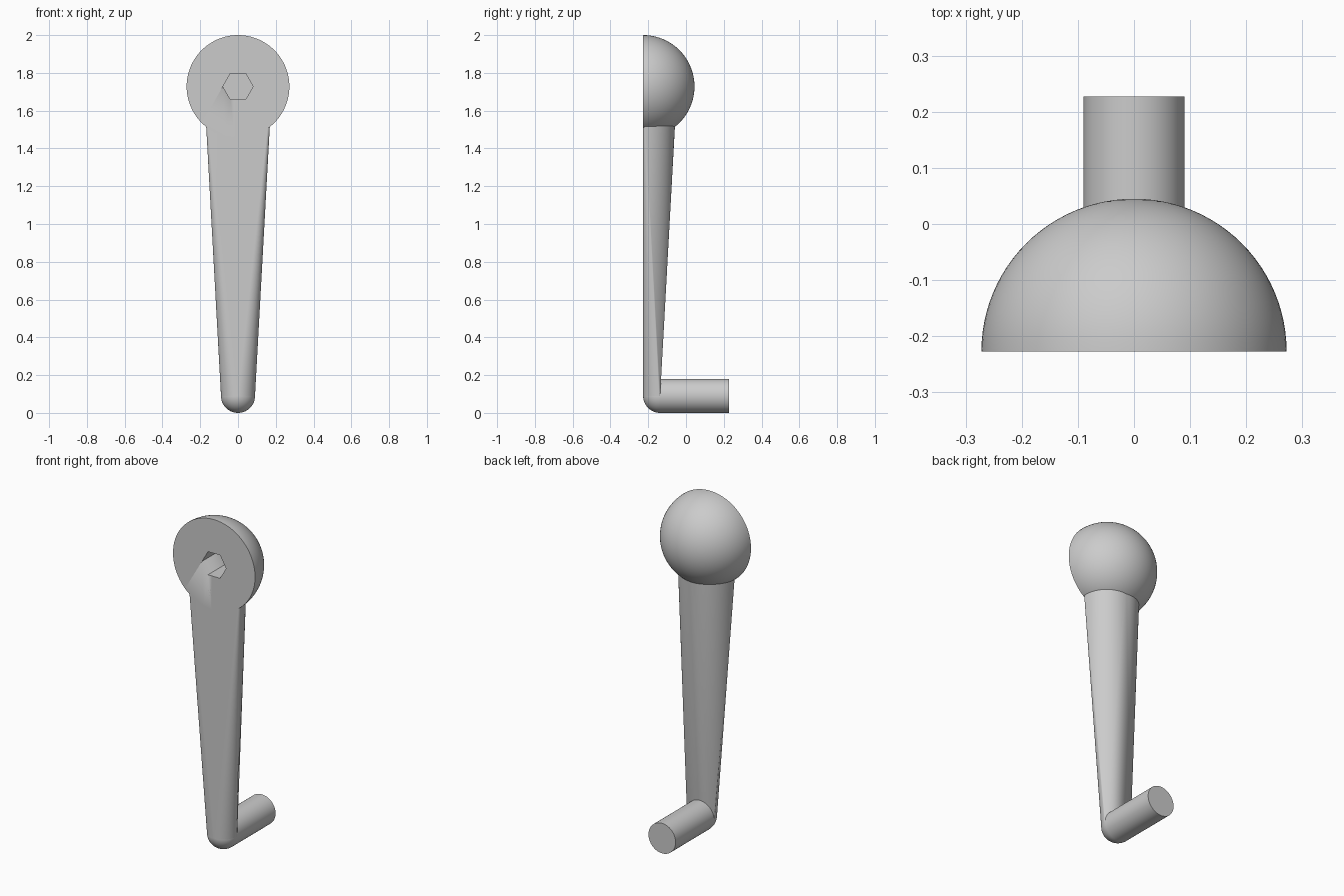
import bpy, bmesh
from math import pi, sin, cos, radians
from mathutils import Matrix, Vector

cube = bpy.data.objects.get("Cube")
if cube:
    bpy.data.objects.remove(cube, do_unlink=True)

FRONT = -0.227          # plane of the flat front
R_HEAD = 0.272          # domed head
HEAD_Z = 2 - R_HEAD
R_PEG = 0.09            # grip peg and elbow
ELBOW_Y = FRONT + R_PEG
R_ARM = 0.18            # arm half-width at the head centre

metal = bpy.data.materials.new("plain grey")
metal.use_nodes = True
metal.diffuse_color = (0.6, 0.6, 0.6, 1)
metal.node_tree.nodes["Principled BSDF"].inputs["Base Color"].default_value = (0.6, 0.6, 0.6, 1)


def finish(name, bm, angle=30):
    bmesh.ops.recalc_face_normals(bm, faces=bm.faces)
    mesh = bpy.data.meshes.new(name)
    bm.to_mesh(mesh)
    bm.free()
    mesh.materials.append(metal)
    ob = bpy.data.objects.new(name, mesh)
    bpy.context.collection.objects.link(ob)
    bpy.ops.object.select_all(action='DESELECT')
    ob.select_set(True)
    bpy.context.view_layer.objects.active = ob
    bpy.ops.object.shade_smooth_by_angle(angle=radians(angle))
    return ob


def half_ball(name, radius, y, z, side):
    """Capped half ball on a plane facing y; side +1 bulges back, -1 front."""
    bm = bmesh.new()
    turn = Matrix.Translation((0, y, z)) @ Matrix.Rotation(-side * pi / 2, 4, 'X')
    bmesh.ops.create_uvsphere(bm, u_segments=96, v_segments=48, radius=radius)
    bmesh.ops.bisect_plane(bm, geom=bm.verts[:] + bm.edges[:] + bm.faces[:], dist=1e-5,
                           plane_co=(0, 0, 0), plane_no=(0, 0, 1), clear_inner=True)
    bmesh.ops.holes_fill(bm, edges=[e for e in bm.edges if e.is_boundary], sides=0)
    bm.transform(turn)
    return finish(name, bm)


def rod(name, radius, y0, y1, z, sides):
    """Capped prism along y."""
    bm = bmesh.new()
    bmesh.ops.create_cone(bm, cap_ends=True, segments=sides, radius1=radius,
                          radius2=radius, depth=y1 - y0)
    bm.transform(Matrix.Translation((0, (y0 + y1) / 2, z)) @ Matrix.Rotation(pi / 2, 4, 'X')
                 @ Matrix.Rotation(pi / 2 if sides == 4 else 0, 4, 'Z'))
    return finish(name, bm)


# Domed head with a hexagonal socket sunk into its flat front
head = half_ball("domed_head", R_HEAD, FRONT, HEAD_Z, 1)
cutter = rod("socket_cutter", 0.08, FRONT - 0.1, FRONT + 0.2, HEAD_Z, 6)
# Corners of the hexagon point sideways
cutter.data.transform(Matrix.Translation((0, 0, HEAD_Z)) @ Matrix.Rotation(pi / 6, 4, 'Y')
                      @ Matrix.Translation((0, 0, -HEAD_Z)))
cutter.hide_render = True
cutter.hide_set(True)
cut = head.modifiers.new("socket", 'BOOLEAN')
cut.operation = 'DIFFERENCE'
cut.solver = 'EXACT'
cut.object = cutter
bpy.context.view_layer.objects.active = head
bpy.ops.object.modifier_apply(modifier=cut.name)
bpy.data.objects.remove(cutter, do_unlink=True)

# Arm: skin between a back half-disc at the head and a front half-disc at the elbow
bm = bmesh.new()
STEPS = 48
for i in range(STEPS + 1):
    a = pi * i / STEPS
    bm.verts.new((R_ARM * cos(a), FRONT + R_ARM * sin(a), HEAD_Z))
    bm.verts.new((R_PEG * cos(a), ELBOW_Y - R_PEG * sin(a), R_PEG))
bmesh.ops.convex_hull(bm, input=bm.verts[:])
# Trim the top so it stays clear of the socket
bmesh.ops.bisect_plane(bm, geom=bm.verts[:] + bm.edges[:] + bm.faces[:],
                       plane_co=(0, 0, 1.58), plane_no=(0, 0, 1), clear_outer=True)
bmesh.ops.holes_fill(bm, edges=[e for e in bm.edges if e.is_boundary], sides=0)
finish("tapered_arm", bm, 25)

# Rounded elbow and grip peg
half_ball("elbow", R_PEG, ELBOW_Y, R_PEG, -1)
rod("grip_peg", R_PEG, ELBOW_Y, -FRONT, R_PEG, 64)
